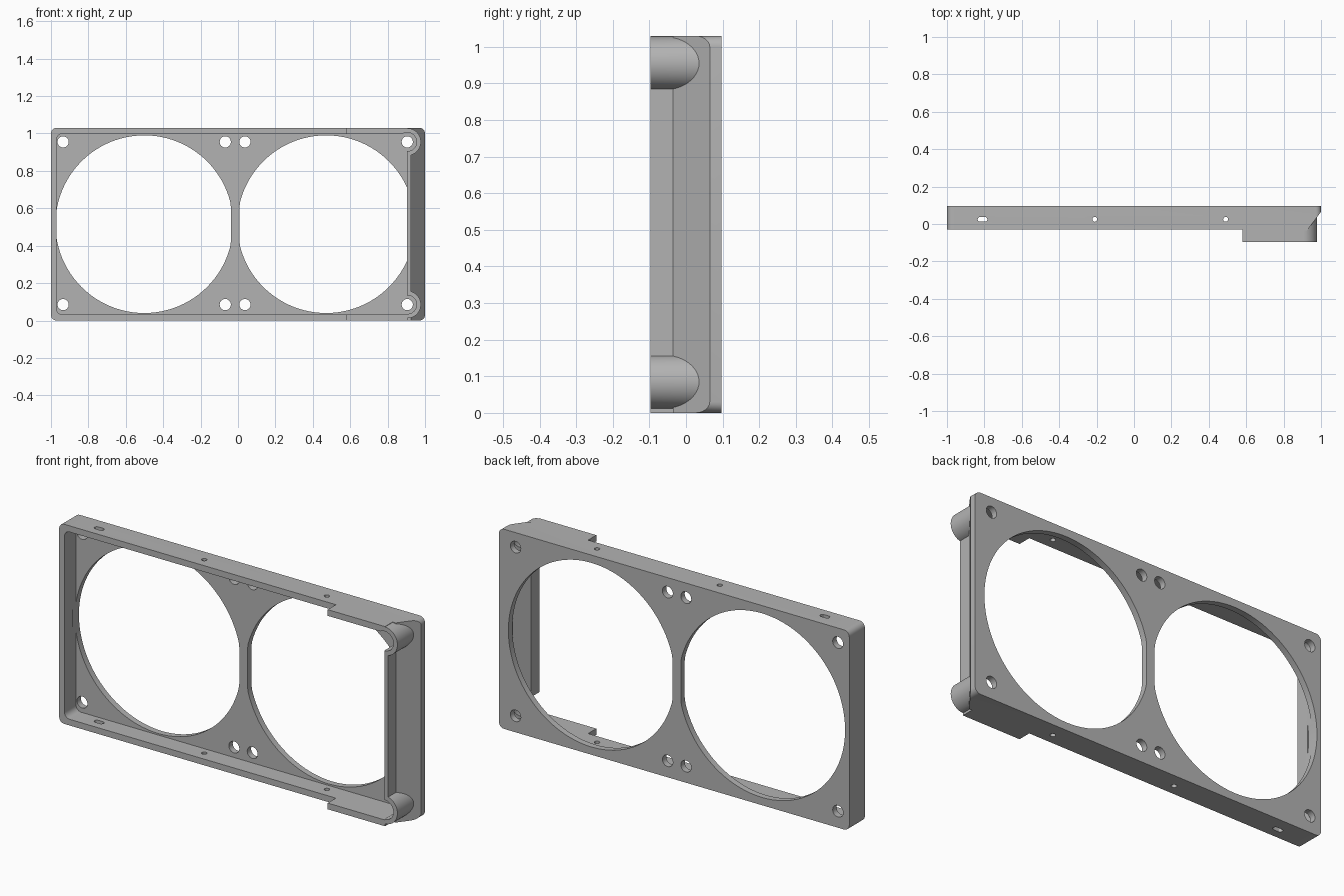
import bpy, bmesh, math
from mathutils import Vector, Matrix

if "Cube" in bpy.data.objects:
    bpy.data.objects.remove(bpy.data.objects["Cube"], do_unlink=True)

HEIGHT = 1.03
MID = HEIGHT / 2
BACK, FRONT, STEP, PLATE = 0.097, -0.097, -0.03, 0.065
HOLE_Z = (0.085, HEIGHT - 0.075)
SCREW_X = 0.905

grey = bpy.data.materials.new("grey plastic")
grey.use_nodes = True
colour = (0.45, 0.45, 0.45, 1)
grey.diffuse_color = colour
grey.node_tree.nodes["Principled BSDF"].inputs["Base Color"].default_value = colour


def to_object(name, bm):
    bmesh.ops.recalc_face_normals(bm, faces=bm.faces[:])
    mesh = bpy.data.meshes.new(name)
    bm.to_mesh(mesh)
    bm.free()
    mesh.materials.append(grey)
    ob = bpy.data.objects.new(name, mesh)
    bpy.context.collection.objects.link(ob)
    return ob


def prism(name, profile, z0, z1, round_x=(), radius=0.03):
    """Extrude an xy profile upward, rounding its y-running edges at the given x."""
    bm = bmesh.new()
    face = bm.faces.new([bm.verts.new((x, y, z0)) for x, y in profile])
    new = bmesh.ops.extrude_face_region(bm, geom=[face])["geom"]
    bmesh.ops.translate(bm, vec=(0, 0, z1 - z0),
                        verts=[v for v in new if isinstance(v, bmesh.types.BMVert)])
    bmesh.ops.recalc_face_normals(bm, faces=bm.faces[:])
    edges = [e for e in bm.edges
             if any(all(abs(v.co.x - x) < 1e-4 for v in e.verts) for x in round_x)
             and abs(e.verts[0].co.z - e.verts[1].co.z) < 1e-4]
    if edges:
        bmesh.ops.bevel(bm, geom=edges, offset=radius, segments=6,
                        profile=0.5, affect='EDGES')
    return to_object(name, bm)


def box(name, x0, x1, y0, y1, z0, z1):
    return prism(name, [(x0, y0), (x1, y0), (x1, y1), (x0, y1)], z0, z1)


def rod(name, centre, radius, depth, axis='Y', sides=32, stretch=0, limits=(-9, 9)):
    """Cylinder; stretch makes a slot along x, limits flatten it in x."""
    bm = bmesh.new()
    bmesh.ops.create_cone(bm, cap_ends=True, segments=sides,
                          radius1=radius, radius2=radius, depth=depth)
    if axis == 'Y':
        bmesh.ops.rotate(bm, verts=bm.verts, cent=(0, 0, 0),
                         matrix=Matrix.Rotation(math.pi / 2, 3, 'X'))
    for v in bm.verts:
        if abs(v.co.x) > 1e-5:
            v.co.x += math.copysign(stretch, v.co.x)
        v.co += Vector(centre)
        v.co.x = min(max(v.co.x, limits[0]), limits[1])
    bmesh.ops.remove_doubles(bm, verts=bm.verts[:], dist=1e-5)
    return to_object(name, bm)


def combine(target, tool, operation='DIFFERENCE'):
    mod = target.modifiers.new("shape", 'BOOLEAN')
    mod.operation, mod.solver, mod.object = operation, 'EXACT', tool
    bpy.context.view_layer.objects.active = target
    bpy.ops.object.modifier_apply(modifier=mod.name)
    bpy.data.objects.remove(tool, do_unlink=True)


# Outer body with stepped front and sloped right end
frame = prism("fan_bracket_frame",
              [(-1, BACK), (1, BACK), (1, PLATE), (0.925, -0.035), (0.925, FRONT),
               (0.58, FRONT), (0.58, STEP), (-1, STEP)], 0, HEIGHT, (-1, 1))

# Rounded screw bosses at the right corners
for z, low, high in ((HOLE_Z[0], -0.1, HOLE_Z[0]), (HOLE_Z[1], HOLE_Z[1], 1.2)):
    combine(frame, box("corner_trim", SCREW_X + 0.002, 1.1, -0.2, -0.035, low, high))
    centre_y = (FRONT + 0.08) / 2
    combine(frame, rod("screw_boss", (SCREW_X, centre_y, z), 0.073, 0.08 - FRONT, sides=48),
            'UNION')

# Hollow interior behind the rails, following the slope
combine(frame, prism("interior",
                     [(-0.97, PLATE), (0.972, PLATE), (0.903, -0.027), (0.903, -0.2),
                      (-0.97, -0.2)], 0.032, HEIGHT - 0.032, (-0.97,)))
for z in HOLE_Z:
    combine(frame, rod("boss_pocket", (SCREW_X, -0.07, z), 0.05, 2 * (PLATE + 0.07) - 0.002))

# Two large fan openings with a flat side at the middle bar
for x, limits in ((-0.501, (-2, -0.038)), (0.471, (0.008, 2))):
    combine(frame, rod("fan_opening", (x, 0.12, MID), 0.475, 0.16, sides=96, limits=limits))

# Screw holes through the back plate
for x in (-0.935, -0.068, 0.037, SCREW_X):
    for z in HOLE_Z:
        combine(frame, rod("screw_hole", (x, 0.1, z), 0.03, 0.16, sides=24))

# Small holes and a slot through the top and bottom rails
for x, stretch in ((-0.81, 0.013), (-0.21, 0), (0.49, 0)):
    combine(frame, rod("rail_hole", (x, 0.025, MID), 0.013, 1.4, 'Z', 16, stretch))

bpy.ops.object.select_all(action='DESELECT')
frame.select_set(True)
bpy.context.view_layer.objects.active = frame
bpy.ops.object.shade_smooth_by_angle(angle=math.radians(30))
